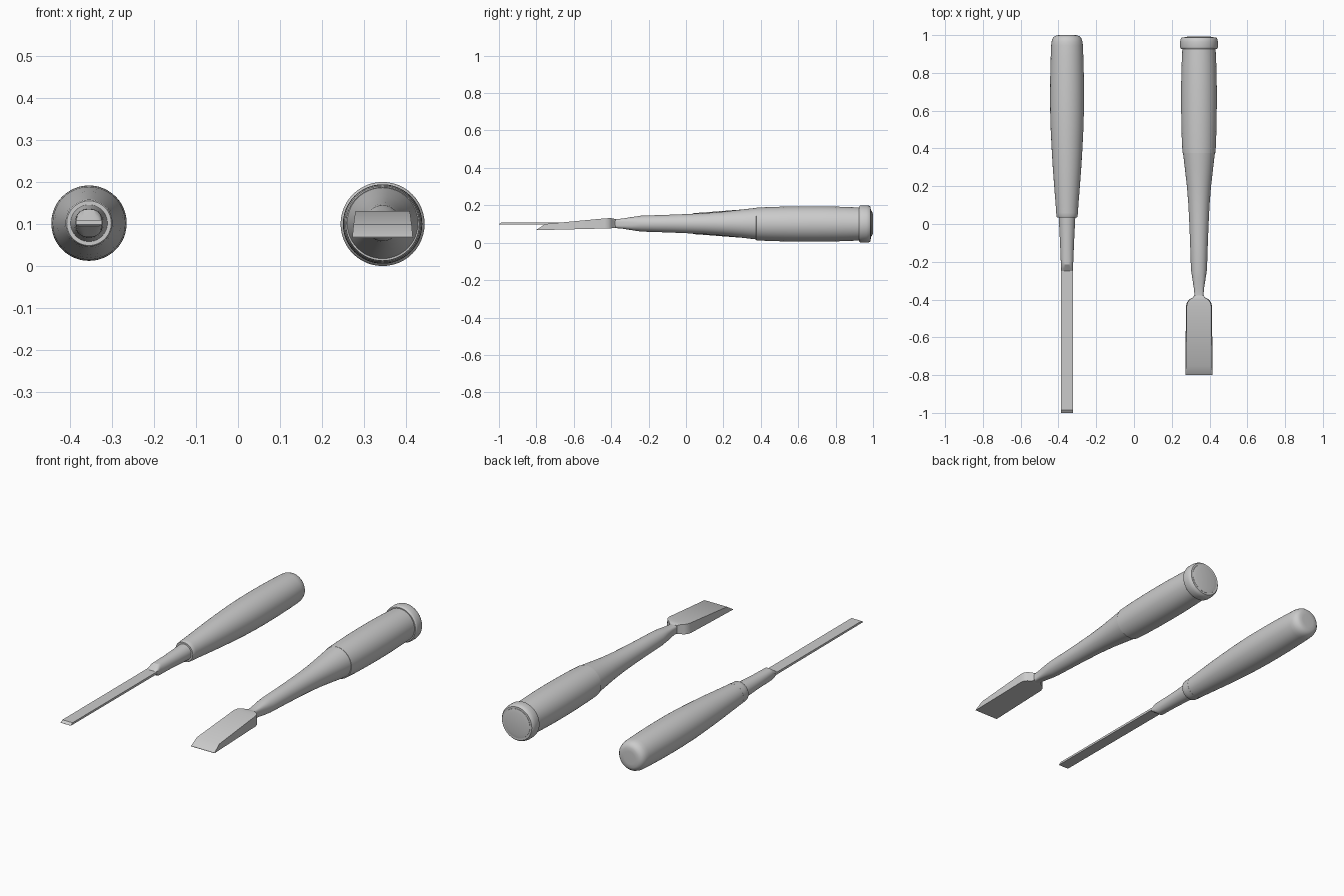
import bpy, bmesh, math

SEG = 48


def finish(name, rings):
    """Skin a list of equal-length point rings and cap both ends."""
    bm = bmesh.new()
    loops = [[bm.verts.new(p) for p in ring] for ring in rings]
    for a, b in zip(loops, loops[1:]):
        n = len(a)
        for i in range(n):
            j = (i + 1) % n
            bm.faces.new((a[i], a[j], b[j], b[i]))
    bm.faces.new(loops[0])
    bm.faces.new(loops[-1])
    bmesh.ops.recalc_face_normals(bm, faces=bm.faces)
    me = bpy.data.meshes.new(name)
    bm.to_mesh(me)
    bm.free()
    ob = bpy.data.objects.new(name, me)
    bpy.context.collection.objects.link(ob)
    bpy.ops.object.select_all(action='DESELECT')
    ob.select_set(True)
    bpy.context.view_layer.objects.active = ob
    bpy.ops.object.shade_smooth_by_angle(angle=math.radians(32))
    return ob


def power(v, e):
    return math.copysign(abs(v) ** (2 / e), v)


def shaft(name, cx, cz, profile):
    """Sections along y: (y, half width, half height, squareness)."""
    rings = []
    for y, rx, rz, e in profile:
        angles = [2 * math.pi * i / SEG for i in range(SEG)]
        rings.append([(cx + rx * power(math.cos(t), e), y,
                       cz + rz * power(math.sin(t), e)) for t in angles])
    return finish(name, rings)


def turned(name, cx, cz, profile):
    return shaft(name, cx, cz, [(y, r, r, 2) for y, r in profile])


def blade(name, cx, profile):
    """Sections along y: (y, bottom half width, top half width, z bottom, z top)."""
    return finish(name, [[(cx - b, y, z0), (cx + b, y, z0), (cx + t, y, z1), (cx - t, y, z1)]
                         for y, b, t, z0, z1 in profile])


# Narrow chisel
X, Z = -0.3545, 0.102
turned("narrow_handle", X, Z, [
    (0.085, 0.059), (0.2, 0.068), (0.3, 0.0755), (0.4, 0.0815), (0.5, 0.0865),
    (0.6, 0.0893), (0.68, 0.0897), (0.78, 0.089), (0.88, 0.0865), (0.945, 0.084),
    (0.965, 0.082), (0.982, 0.0765), (0.993, 0.067), (0.999, 0.054), (1.0, 0.035)])
turned("narrow_ferrule", X, Z, [
    (0.035, 0.048), (0.035, 0.053), (0.04, 0.056), (0.06, 0.0575), (0.088, 0.0595), (0.09, 0.055)])
shaft("narrow_shank", X, Z, [
    (-0.25, 0.031, 0.007, 4), (-0.235, 0.031, 0.018, 3.2), (-0.215, 0.031, 0.033, 2.6),
    (-0.2, 0.033, 0.034, 2.3), (-0.1, 0.037, 0.037, 2), (0.0, 0.042, 0.042, 2), (0.04, 0.044, 0.044, 2)])
blade("narrow_blade", X, [
    (-1.0, 0.031, 0.031, 0.098, 0.0985), (-0.985, 0.031, 0.031, 0.098, 0.109),
    (-0.23, 0.031, 0.031, 0.096, 0.109)])

# Wide chisel
X, Z = 0.344, 0.1
turned("wide_handle", X, Z, [
    (0.375, 0.082), (0.376, 0.0875), (0.45, 0.091), (0.55, 0.0935), (0.65, 0.0945),
    (0.75, 0.094), (0.85, 0.0915), (0.93, 0.088), (0.975, 0.086), (0.988, 0.08), (0.992, 0.06)])
turned("wide_hoop", X, Z, [
    (0.926, 0.086), (0.926, 0.094), (0.93, 0.098), (0.938, 0.1), (0.965, 0.1),
    (0.98, 0.097), (0.987, 0.091), (0.987, 0.082)])
shaft("wide_socket", X, Z + 0.002, [
    (-0.41, 0.027, 0.024, 4), (-0.375, 0.024, 0.024, 4), (-0.34, 0.027, 0.027, 3.4),
    (-0.29, 0.035, 0.035, 2.6), (-0.24, 0.0425, 0.0425, 2), (-0.1, 0.047, 0.047, 2),
    (0.0, 0.051, 0.051, 2), (0.1, 0.056, 0.056, 2), (0.2, 0.064, 0.064, 2),
    (0.3, 0.0755, 0.0755, 2), (0.377, 0.0845, 0.0845, 2)])
blade("wide_blade", X, [
    (-0.8, 0.072, 0.072, 0.067, 0.069), (-0.752, 0.0715, 0.069, 0.068, 0.1),
    (-0.435, 0.069, 0.065, 0.076, 0.13), (-0.415, 0.064, 0.06, 0.077, 0.131),
    (-0.4, 0.052, 0.049, 0.077, 0.131), (-0.39, 0.034, 0.032, 0.078, 0.129),
    (-0.378, 0.024, 0.023, 0.079, 0.126)])
